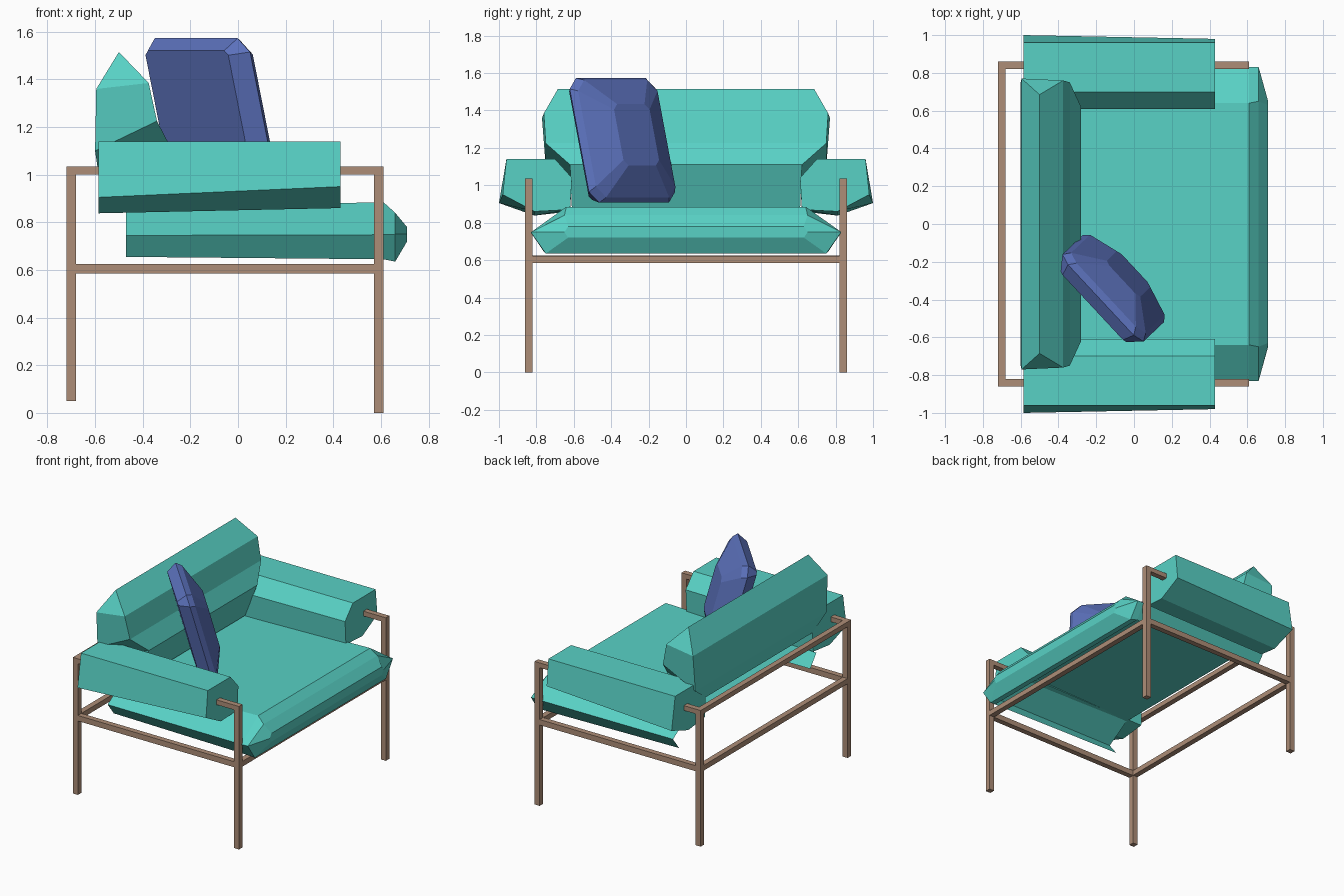
import bpy, bmesh
from mathutils import Vector

if "Cube" in bpy.data.objects:
    bpy.data.objects.remove(bpy.data.objects["Cube"])


def material(name, rgb):
    m = bpy.data.materials.new(name)
    m.diffuse_color = (*rgb, 1)
    m.use_nodes = True
    m.node_tree.nodes["Principled BSDF"].inputs["Base Color"].default_value = m.diffuse_color
    return m


TEAL = material("teal fabric", (0.098, 0.64, 0.56))
BLUE = material("blue fabric", (0.105, 0.165, 0.50))
WOOD = material("tan wood", (0.42, 0.27, 0.185))


def make(name, verts, faces, mat):
    mesh = bpy.data.meshes.new(name)
    mesh.from_pydata(verts, [], faces)
    bm = bmesh.new()
    bm.from_mesh(mesh)
    bmesh.ops.recalc_face_normals(bm, faces=bm.faces)
    bm.to_mesh(mesh)
    bm.free()
    mesh.materials.append(mat)
    ob = bpy.data.objects.new(name, mesh)
    bpy.context.collection.objects.link(ob)
    return ob


def loft(rings, closed=True):
    """Quads joining consecutive rings of equal length."""
    n = len(rings[0])
    verts = [p for r in rings for p in r]
    faces = []
    for i in range(len(rings) - 1):
        for j in range(n if closed else n - 1):
            k = (j + 1) % n
            faces.append((i * n + j, i * n + k, (i + 1) * n + k, (i + 1) * n + j))
    return verts, faces


def box(name, lo, hi):
    (a, b, c), (d, e, f) = lo, hi
    rings = [[(a, b, z), (d, b, z), (d, e, z), (a, e, z)] for z in (c, f)]
    v, fs = loft(rings)
    make(name, v, fs + [(3, 2, 1, 0), (4, 5, 6, 7)], WOOD)


# Frame: four legs, side rails, cross rails
T = 0.02
XB, XF, Y = -0.70, 0.59, 0.84
for side, s in (("left", -1), ("right", 1)):
    y0, y1 = s * Y - T, s * Y + T
    box(f"back_leg_{side}", (XB - T, y0, 0.05), (XB + T, y1, 1.035))
    box(f"front_leg_{side}", (XF - T, y0, 0), (XF + T, y1, 1.035))
    box(f"arm_rail_{side}", (XB + T, y0, 1.0), (XF - T, y1, 1.035))
    box(f"seat_rail_{side}", (XB + T, y0, 0.585), (XF - T, y1, 0.625))
box("back_top_rail", (XB - T, -Y + T, 1.0), (XB + T, Y - T, 1.035))
box("back_seat_rail", (XB - T, -Y + T, 0.587), (XB + T, Y - T, 0.625))
box("front_seat_rail", (XF - T, -Y + T, 0.585), (XF + T, Y - T, 0.623))

# Seat cushion: shell open at the bottom and back, with a bulging front lip
sections = [  # x, then (half width, z) for top, middle and bottom edges
    (-0.47, (0.64, 0.858), (0.82, 0.745), (0.75, 0.655)),
    (0.61, (0.64, 0.885), (0.83, 0.748), (0.76, 0.645)),
    (0.66, (0.65, 0.84), (0.83, 0.75), (0.75, 0.635)),
    (0.71, (0.63, 0.78), (0.65, 0.75), (0.63, 0.72)),
]
rings = []
for x, t, m, b in sections:
    half = [(b[0], b[1]), (m[0], m[1]), (t[0], t[1])]
    rings.append([(x, -y, z) for y, z in half] + [(x, y, z) for y, z in reversed(half)])
v, f = loft(rings, closed=False)
f += [(6, 11, 17, 12), (12, 17, 23, 18), (18, 19, 20, 21, 22, 23)]
make("seat_cushion", v, f, TEAL)

# Arm cushions: tapering bolsters, mirrored
back_end = [(0.96, 1.14), (1.0, 0.905), (0.81, 0.838), (0.62, 0.86), (0.61, 1.03), (0.70, 1.14)]
front_end = [(0.96, 1.14), (0.98, 0.95), (0.81, 0.86), (0.62, 0.87), (0.61, 1.04), (0.70, 1.14)]
for side, s in (("left", -1), ("right", 1)):
    rings = [[(-0.585, s * y, z) for y, z in back_end],
             [(0.43, s * y, z) for y, z in front_end]]
    v, f = loft(rings)
    make(f"arm_cushion_{side}", v, f + [tuple(range(6)), tuple(range(6, 12))], TEAL)

# Backrest cushion: (x, half width, z) profile, mirrored into both ends
prof = [(-0.585, 0.61, 1.0), (-0.60, 0.75, 1.10), (-0.595, 0.77, 1.36), (-0.50, 0.685, 1.515),
        (-0.375, 0.76, 1.385), (-0.34, 0.75, 1.225), (-0.28, 0.62, 1.11), (-0.37, 0.61, 0.87)]
v, f = loft([[(x, s * y, z) for x, y, z in prof] for s in (-1, 1)], closed=False)
caps = [(2, 3, 4), (1, 2, 4, 5), (0, 1, 5, 6), (0, 6, 7)]
f += caps + [tuple(i + 8 for i in c) for c in caps]
make("backrest_cushion", v, f, TEAL)

# Loose pillow: leaning, clipped rim with an inset face on each side
c = Vector((-0.11, -0.34, 1.24))
u = Vector((0.68, -0.73, 0)).normalized()
w = Vector((-0.19, -0.18, 0.965)).normalized()
n = w.cross(u).normalized()
if n.x < 0:
    n = -n


def pillow_ring(a, h, cut, off):
    pts = [(a, h - cut), (a - cut, h), (cut - a, h), (-a, h - cut),
           (-a, cut - h), (cut - a, -h), (a - cut, -h), (a, cut - h)]
    return [c + u * p + w * q + n * off for p, q in pts]


rings = [pillow_ring(0.255, 0.31, 0.02, -0.07), pillow_ring(0.315, 0.345, 0.06, 0.0),
         pillow_ring(0.29, 0.325, 0.06, 0.035), pillow_ring(0.13, 0.17, 0.03, 0.115)]
v, f = loft(rings)
make("loose_pillow", v, f + [tuple(range(8)), tuple(range(24, 32))], BLUE)
